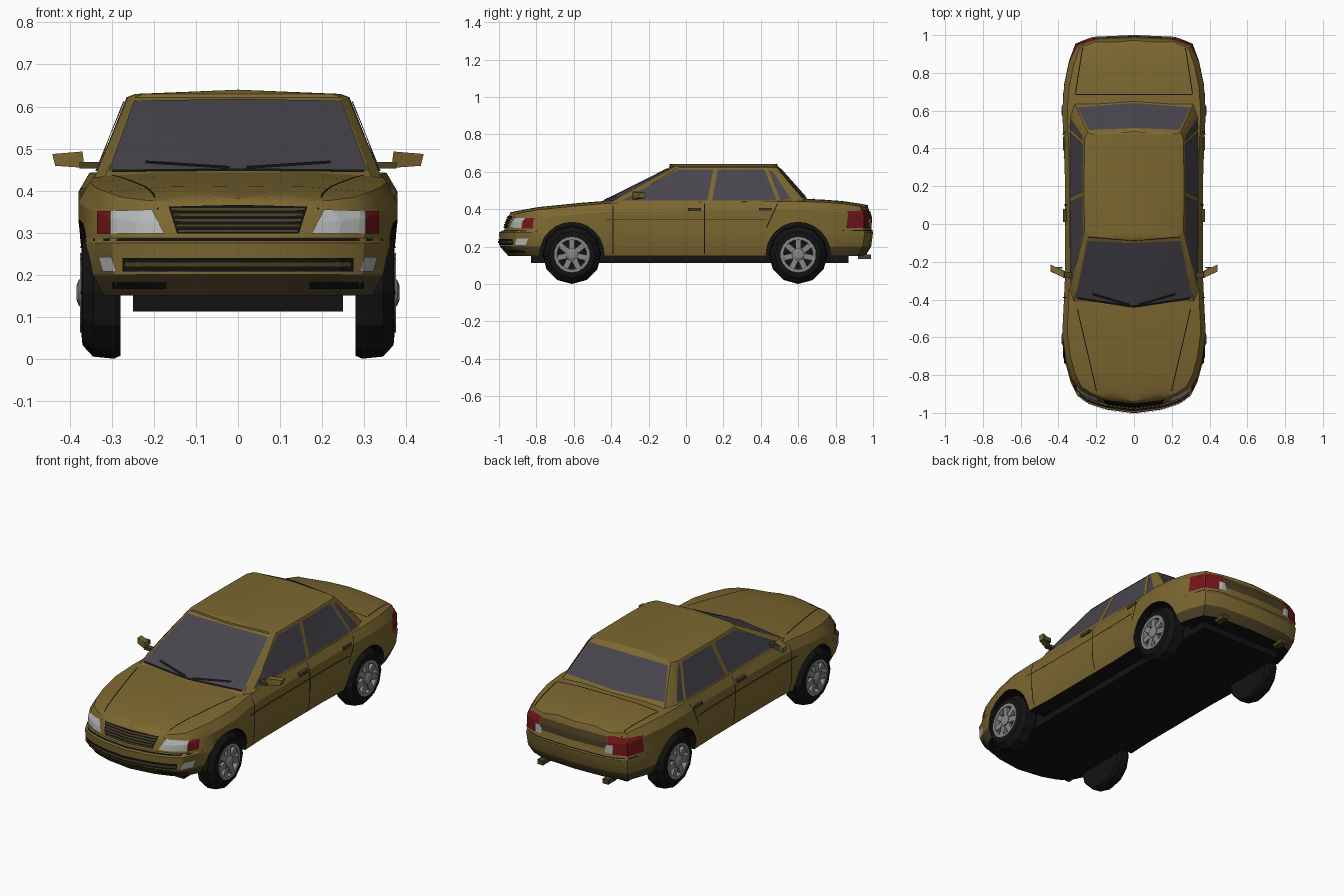
import bpy, bmesh, math
from mathutils import Vector, Matrix
from mathutils.bvhtree import BVHTree

cube = bpy.data.objects.get("Cube")
if cube:
    bpy.data.objects.remove(cube, do_unlink=True)


def material(name, rgb):
    m = bpy.data.materials.new(name)
    m.use_nodes = True
    m.diffuse_color = (*rgb, 1)
    bsdf = next(n for n in m.node_tree.nodes if n.type == 'BSDF_PRINCIPLED')
    bsdf.inputs["Base Color"].default_value = (*rgb, 1)
    return m


GOLD = material("gold_paint", (.2, .136, .03))
TRIM = material("dark_bronze_trim", (.07, .05, .018))
BLACK = material("black_rubber", (.006, .006, .006))
GLASS = material("smoked_glass", (.065, .061, .074))
LAMP = material("clear_lamp", (.45, .47, .46))
RED = material("red_lamp", (.17, .008, .011))
ALLOY = material("alloy_grey", (.24, .24, .25))


def finish(name, bm, *mats, smooth=False):
    me = bpy.data.meshes.new(name)
    bm.to_mesh(me)
    bm.free()
    for m in mats:
        me.materials.append(m)
    ob = bpy.data.objects.new(name, me)
    bpy.context.collection.objects.link(ob)
    if smooth:
        smooth_by_angle(ob)
    return ob


def activate(ob):
    bpy.ops.object.select_all(action='DESELECT')
    ob.select_set(True)
    bpy.context.view_layer.objects.active = ob


def smooth_by_angle(ob):
    activate(ob)
    bpy.ops.object.shade_smooth_by_angle(angle=math.radians(28))


def clean(bm):
    bmesh.ops.remove_doubles(bm, verts=bm.verts, dist=.0005)
    bmesh.ops.recalc_face_normals(bm, faces=bm.faces)


def shell(columns):
    """Skin a symmetric hull from half columns of points."""
    bm = bmesh.new()
    for s in (1, -1):
        g = [[bm.verts.new((s * x, y, z)) for x, y, z in col] for col in columns]
        for a, b in zip(g, g[1:]):
            for k in range(len(a) - 1):
                bm.faces.new((a[k], b[k], b[k + 1], a[k + 1]))
    clean(bm)
    return bm


def box(name, mat, centre, size, both=True):
    bm = bmesh.new()
    for s in ((1, -1) if both else (1,)):
        c = Vector((centre[0] * s, centre[1], centre[2]))
        bmesh.ops.create_cube(bm, size=1, matrix=Matrix.Translation(c) @ Matrix.Diagonal((*size, 1)))
    return finish(name, bm, mat)


def lathe(name, mat, profile, sides, y, z, s):
    """Revolve (x, radius) points about an axle along x."""
    bm = bmesh.new()
    rings = []
    for k in range(sides):
        a = math.tau * k / sides - math.pi / 2
        rings.append([bm.verts.new((s * x, y + r * math.cos(a), z + r * math.sin(a))) for x, r in profile])
    for k in range(sides):
        a, b = rings[k], rings[(k + 1) % sides]
        for j in range(len(profile) - 1):
            bm.faces.new((a[j], b[j], b[j + 1], a[j + 1]))
    clean(bm)
    return finish(name, bm, mat)


# Body: plan outline lifted through height levels, closed by a crowned deck
DECK = [(-1, .37), (-.93, .385), (-.8, .41), (-.45, .445), (.65, .457), (.88, .44), (1, .415)]


def deck(y):
    for (a, za), (b, zb) in zip(DECK, DECK[1:]):
        if y <= b:
            return za + (zb - za) * (y - a) / (b - a)
    return DECK[-1][1]


OUTLINE = [(0, -1), (.15, -.98), (.24, -.95), (.3, -.91), (.335, -.84), (.362, -.74), (.38, -.6),
           (.372, -.44), (.366, -.3), (.366, 0), (.366, .25), (.372, .43), (.38, .6), (.37, .74),
           (.345, .86), (.31, .955), (.22, .99), (0, 1)]
# x scale, front scale, rear scale, height rule
LEVELS = [(0, .95, .96, lambda y: .15), (.94, .95, .96, lambda y: .15), (.985, .995, .99, lambda y: .2),
          (1, 1, 1, lambda y: .275), (1, .972, .993, lambda y: .287),
          (1, .965, .99, lambda y: deck(y) - .06), (.93, .945, .975, lambda y: deck(y) - .014),
          (.5, .94, .972, lambda y: deck(y) - .002), (0, .94, .972, deck)]
columns = []
for x, y in OUTLINE:
    col = []
    for sx, front, rear, height in LEVELS:
        yy = y * (front if y < 0 else rear)
        col.append((x * sx, yy, height(yy)))
    columns.append(col)
bm = shell(columns)
for f in bm.faces:
    c = f.calc_center_median()
    if f.normal.z < -.8:
        f.material_index = 2
    elif c.z < .19 and abs(c.y) > .72:
        f.material_index = 1
body = finish("body_shell", bm, GOLD, TRIM, BLACK)

# Cabin: leaning pillars between beltline and roof
BASE = [(0, -.48), (.32, -.425), (.344, -.36), (.344, .14), (.344, .58), (.32, .65), (0, .675)]
ROOF = [(0, -.09), (.245, -.07), (.262, -.04), (.265, .15), (.262, .45), (.245, .485), (0, .5)]
bm = shell([[(bx, by, .425), (rx, ry, .622), (rx * .92, ry * .98, .63), (0, ry * .98, .64)]
            for (bx, by), (rx, ry) in zip(BASE, ROOF)])
cabin = finish("cabin_roof", bm, GOLD, smooth=True)

bm = bmesh.new()
bm.from_mesh(body.data)
bm.from_mesh(cabin.data)
surface = BVHTree.FromBMesh(bm)
bm.free()

# Wheel arches
AXLES = (-.61, .6)
for y in AXLES:
    for s in (1, -1):
        cutter = lathe("arch_cutter", BLACK, [(.25, 0), (.25, .172), (.5, .172), (.5, 0)], 24, y, .158, s)
        activate(body)
        mod = body.modifiers.new("arch", 'BOOLEAN')
        mod.operation, mod.solver, mod.object = 'DIFFERENCE', 'EXACT', cutter
        mod.material_mode = 'TRANSFER'
        bpy.ops.object.modifier_apply(modifier=mod.name)
        bpy.data.objects.remove(cutter, do_unlink=True)
smooth_by_angle(body)
box("floor_pan", BLACK, (0, .02, .135), (.5, 1.7, .045), both=False)

# Fitted plates: a quad drawn in one direction and laid onto the surface
PROJECT = {"front": (lambda u, v: (u, -2, v), Vector((0, 1, 0))), "back": (lambda u, v: (u, 2, v), Vector((0, -1, 0))),
           "side": (lambda u, v: (2, u, v), Vector((-1, 0, 0))), "top": (lambda u, v: (u, v, 2), Vector((0, 0, -1)))}


def plate(name, mat, view, corners, n=8, lift=.004):
    place, ray = PROJECT[view]
    a, b, c, d = (Vector(p) for p in corners)
    bm = bmesh.new()
    for s in (1, -1):
        grid = []
        for i in range(n + 1):
            row = []
            for j in range(n + 1):
                p = a.lerp(b, i / n).lerp(d.lerp(c, i / n), j / n)
                hit = surface.ray_cast(Vector(place(*p)), ray)[0]
                if hit:
                    hit = hit - ray * lift
                    hit.x *= s
                row.append(bm.verts.new(hit) if hit else None)
            grid.append(row)
        for i in range(n):
            for j in range(n):
                q = (grid[i][j], grid[i + 1][j], grid[i + 1][j + 1], grid[i][j + 1])
                if all(q):
                    f = bm.faces.new(q)
                    f.normal_update()
                    if f.normal.dot(Vector((ray.x * s, ray.y, ray.z))) > 0:
                        f.normal_flip()
    finish(name, bm, mat)


def rect(u0, u1, v0, v1):
    return [(u0, v0), (u1, v0), (u1, v1), (u0, v1)]


def line(name, view, p, q, w=.006, mat=BLACK, lift=.005):
    p, q = Vector(p), Vector(q)
    side = (q - p).orthogonal().normalized() * w / 2
    plate(name, mat, view, [p - side, q - side, q + side, p + side], 10, lift)


# Glazing
plate("windscreen", GLASS, "front", [(0, .452), (.308, .446), (.247, .614), (0, .618)])
plate("rear_window", GLASS, "back", [(0, .468), (.3, .468), (.24, .612), (0, .617)])
plate("front_door_window", GLASS, "side", [(-.34, .447), (.115, .447), (.145, .612), (-.04, .612)])
plate("rear_door_window", GLASS, "side", [(.14, .447), (.485, .447), (.42, .612), (.17, .612)])
plate("quarter_window", GLASS, "side", [(.505, .447), (.56, .455), (.465, .6), (.44, .612)])
line("wiper", "front", (.02, .455), (.22, .468), .007, lift=.009)
line("screen_seal", "front", (0, .45), (.3, .447), .006)

# Front end
plate("grille", BLACK, "front", [(0, .298), (.145, .298), (.165, .362), (0, .366)])
for k in range(5):
    z = .304 + k * .013
    line("grille_slat", "front", (0, z), (.143 + k * .004, z), .007, TRIM, .008)
plate("headlamp", LAMP, "front", [(.175, .298), (.303, .298), (.303, .352), (.205, .355)])
plate("side_marker", RED, "front", rect(.305, .335, .297, .352))
plate("bumper_slot", BLACK, "front", rect(0, .275, .207, .24))
line("bumper_slat", "front", (0, .224), (.27, .224), .012, TRIM, .008)
plate("fog_lamp", LAMP, "front", [(.29, .207), (.322, .207), (.332, .242), (.302, .242)])
plate("lower_intake", BLACK, "front", rect(.17, .3, .166, .182))
line("bumper_seam", "front", (0, .283), (.345, .283), .005)

# Rear end
plate("boot_panel", TRIM, "back", rect(0, .205, .325, .39))
plate("reversing_lamp", LAMP, "back", rect(.195, .235, .305, .35))
plate("tail_lamp_inner", RED, "back", rect(.207, .237, .35, .395))
plate("tail_lamp", RED, "back", [(.237, .3), (.345, .3), (.34, .39), (.237, .395)], 12)
line("rear_bumper_seam", "back", (0, .285), (.35, .285), .005)

# Panel gaps
line("front_door_gap", "side", (-.39, .16), (-.39, .42), .005)
line("door_split_gap", "side", (.1, .16), (.1, .43), .005)
line("rear_door_gap", "side", (.49, .43), (.43, .3), .005)
line("side_moulding", "side", (-.43, .345), (.43, .345), .006, TRIM)
line("bonnet_gap", "top", (.3, -.45), (.19, -.92), .005)
line("boot_side_gap", "top", (.31, .69), (.27, .95), .005)
line("boot_front_gap", "top", (0, .685), (.31, .685), .005)

# Handles, mirrors and exhausts
for y in (.045, .425):
    box("door_handle", TRIM, (.366, y, .398), (.02, .07, .016))
bm = bmesh.new()
for s in (1, -1):
    for sy in (0, .035):
        bm.verts.ensure_lookup_table()
        for x, y, z in ((.365, -.285, .454), (.435, -.255, .459), (.442, -.25, .487), (.37, -.285, .493)):
            bm.verts.new((s * x, y + sy, z))
for half in (bm.verts[:8], bm.verts[8:]):
    bmesh.ops.convex_hull(bm, input=half)
finish("door_mirror", bm, GOLD)
box("mirror_stalk", TRIM, (.352, -.27, .46), (.05, .03, .015))
box("mirror_glass", GLASS, (.405, -.232, .474), (.055, .008, .024))
box("exhaust", TRIM, (.2, .955, .145), (.035, .07, .025))

# Wheels
for y in AXLES:
    for s in (1, -1):
        lathe("tyre", BLACK, [(.28, 0), (.28, .15), (.295, .157), (.345, .152), (.37, .125),
                              (.373, .094), (.352, .09), (.352, 0)], 12, y, .157, s)
        lathe("rim_ring", ALLOY, [(.35, .095), (.376, .095), (.376, .08), (.35, .076)], 18, y, .157, s)
        lathe("hub", ALLOY, [(.35, .036), (.378, .032), (.384, .018), (.384, 0)], 12, y, .157, s)
        bm = bmesh.new()
        for k in range(7):
            turn = Matrix.Translation((s * .364, y, .157)) @ Matrix.Rotation(math.tau * k / 7, 4, 'X')
            bmesh.ops.create_cube(bm, size=1, matrix=turn @ Matrix.Translation((0, 0, .053))
                                  @ Matrix.Diagonal((.018, .03, .065, 1)))
        finish("wheel_spokes", bm, ALLOY)
